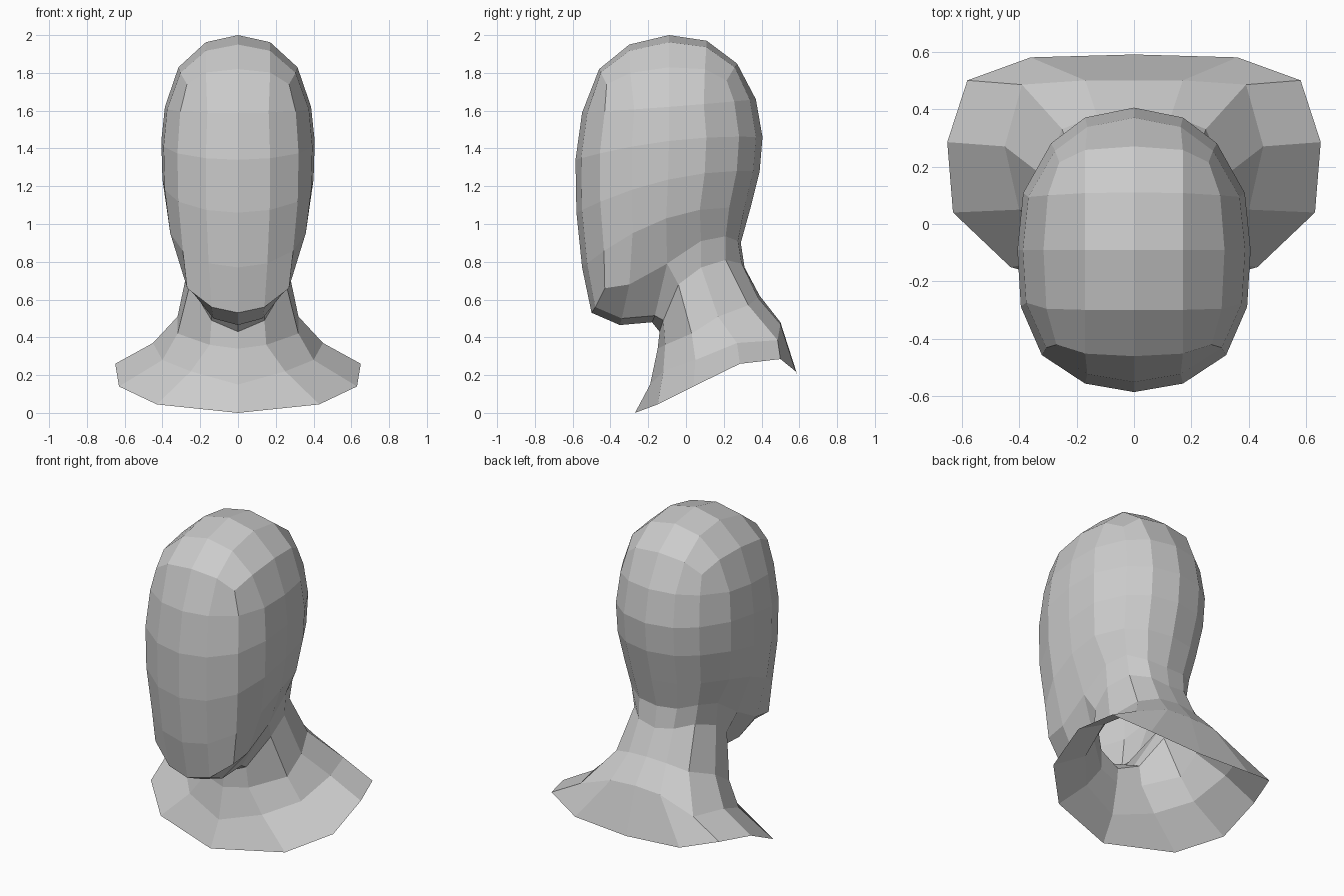
import bpy
from mathutils import Vector

default_cube = bpy.data.objects.get("Cube")
if default_cube:
    bpy.data.objects.remove(default_cube, do_unlink=True)

# One plain clay colour
CLAY = (0.6, 0.6, 0.6, 1.0)
clay = bpy.data.materials.new("clay_grey")
clay.use_nodes = True
clay.diffuse_color = CLAY
shader = clay.node_tree.nodes["Principled BSDF"]
shader.inputs["Base Color"].default_value = CLAY
shader.inputs["Roughness"].default_value = 0.8


def points(*coordinates):
    return [Vector(c) for c in coordinates]


def build_half(name, strips):
    """Join neighbouring rows with quads on the +x half, then mirror."""
    vertices, faces, lookup = [], [], {}

    def index_of(point):
        key = tuple(round(c, 4) for c in point)
        if key not in lookup:
            lookup[key] = len(vertices)
            vertices.append(key)
        return lookup[key]

    for rows in strips:
        for upper, lower in zip(rows, rows[1:]):
            for i in range(len(upper) - 1):
                quad = (upper[i], lower[i], lower[i + 1], upper[i + 1])
                faces.append([index_of(p) for p in quad])

    mesh = bpy.data.meshes.new(name)
    mesh.from_pydata(vertices, [], faces)
    mesh.materials.append(clay)
    part = bpy.data.objects.new(name, mesh)
    bpy.context.collection.objects.link(part)
    mirror = part.modifiers.new("mirror", "MIRROR")
    mirror.use_axis[0] = True
    mirror.use_clip = True
    mirror.merge_threshold = 0.001
    return part


# Half outline of the skull seen from above, as fractions of width and depth
PLAN_WIDTH = (0, 0.42, 0.79, 0.97, 1, 0.95, 0.71, 0.42, 0)
PLAN_DEPTH = (0, 0.03, 0.13, 0.30, 0.5, 0.70, 0.875, 0.965, 1)


def skull_ring(width, front, back, z_front, z_side, z_back):
    """Half ring, front to back, whose height curves through three values."""
    ring = []
    slope = 4 * z_side - 3 * z_front - z_back
    bend = 2 * (z_front + z_back - 2 * z_side)
    for across, depth in zip(PLAN_WIDTH, PLAN_DEPTH):
        height = z_front + slope * depth + bend * depth * depth
        ring.append(Vector((across * width, front + (back - front) * depth, height)))
    return ring


# Crown: a grid spanned between the centre ridge and the side edge
ridge = points((0, 0.27, 1.85), (0, 0.11, 1.97), (0, -0.09, 2.0),
               (0, -0.3, 1.95), (0, -0.46, 1.82))
crown_side = points((0.26, 0.215, 1.76), (0.3, 0.1, 1.82), (0.315, -0.09, 1.83),
                    (0.305, -0.295, 1.8), (0.27, -0.42, 1.74))
crown = []
for centre, edge in zip(ridge, crown_side):
    middle = centre.lerp(edge, 0.22)
    middle.x = 0.17
    crown.append([centre, middle, edge])
crown_rim = crown[-1] + crown_side[-2:0:-1] + crown[0][::-1]

# Jaw line, running from the chin round to the nape
jaw = points((0, -0.5, 0.53), (0.14, -0.48, 0.56), (0.27, -0.43, 0.66),
             (0.275, -0.3, 0.68), (0.285, -0.1, 0.79), (0.275, 0.08, 0.91),
             (0.23, 0.21, 0.935), (0.13, 0.275, 0.91), (0, 0.29, 0.9))

skull = [
    crown_rim,
    skull_ring(0.387, -0.55, 0.37, 1.59, 1.62, 1.66),
    skull_ring(0.406, -0.585, 0.405, 1.34, 1.44, 1.46),
    skull_ring(0.4, -0.58, 0.39, 1.06, 1.235, 1.28),
    skull_ring(0.37, -0.55, 0.34, 0.77, 1.03, 1.08),
    jaw,
]

# Underside of the chin
throat = points((0, -0.18, 0.48), (0.14, -0.165, 0.515))
under_chin = [
    jaw[:3],
    points((0, -0.35, 0.465), (0.13, -0.34, 0.5)) + [jaw[3]],
    throat + [jaw[4]],
]
build_half("head", [crown, skull, under_chin])

# Neck flaring out to an open collar over the shoulders
neck = [
    throat + jaw[4:],
    points((0, -0.14, 0.43), (0.14, -0.12, 0.49), (0.255, -0.04, 0.68),
           (0.265, 0.08, 0.77), (0.21, 0.21, 0.81), (0.12, 0.295, 0.79), (0, 0.31, 0.77)),
    points((0, -0.15, 0.34), (0.15, -0.11, 0.36), (0.32, 0.03, 0.42),
           (0.32, 0.17, 0.51), (0.25, 0.33, 0.57), (0.13, 0.38, 0.61), (0, 0.39, 0.62)),
    points((0, -0.19, 0.15), (0.25, -0.12, 0.22), (0.4, 0.05, 0.28),
           (0.45, 0.27, 0.37), (0.39, 0.485, 0.385), (0.17, 0.5, 0.47), (0, 0.5, 0.48)),
    points((0, -0.27, 0), (0.43, -0.15, 0.045), (0.63, 0.04, 0.14),
           (0.65, 0.285, 0.26), (0.58, 0.5, 0.285), (0.36, 0.58, 0.22), (0, 0.59, 0.2)),
]
build_half("neck", [neck])
